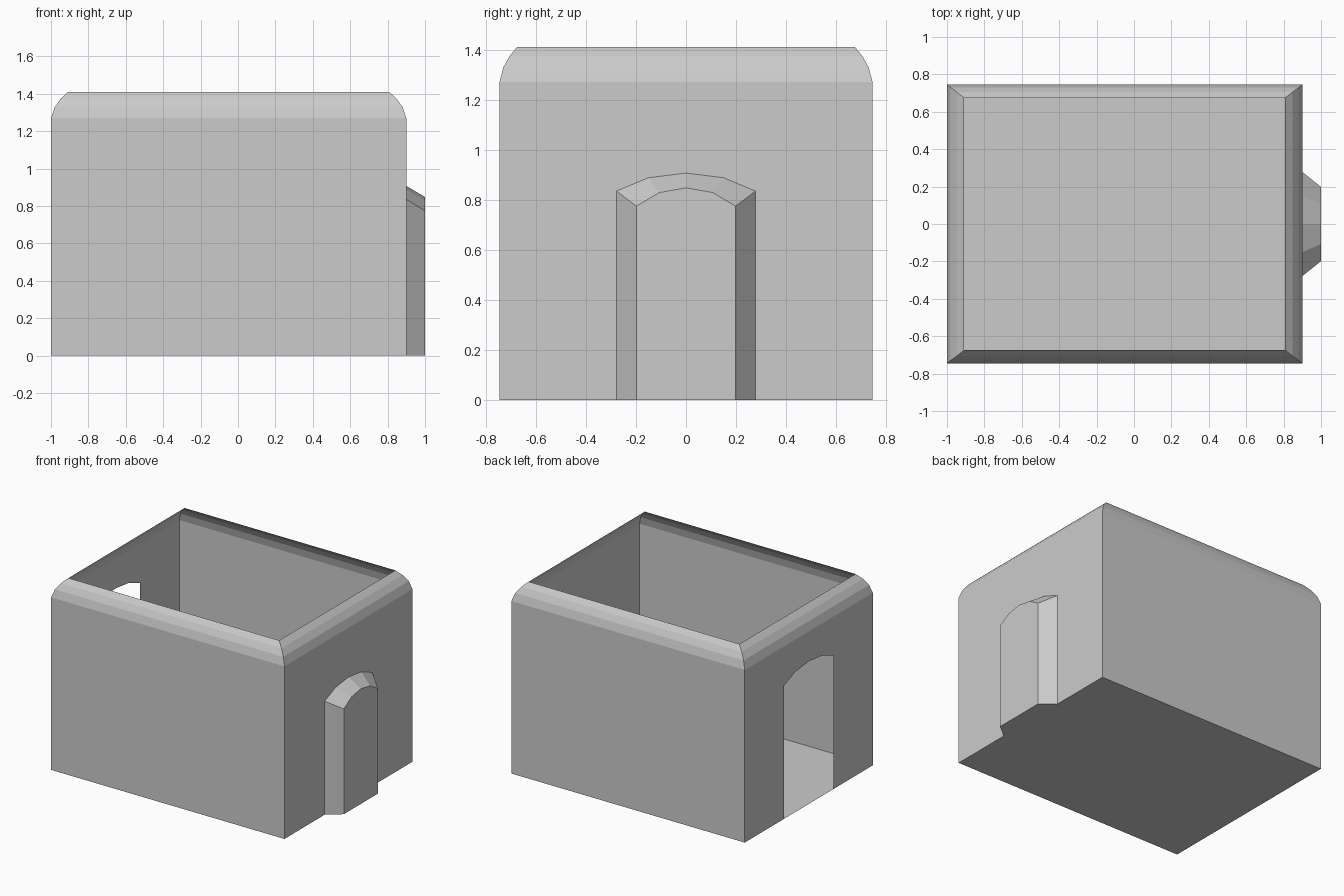
import bpy, bmesh

if "Cube" in bpy.data.objects:
    bpy.data.objects.remove(bpy.data.objects["Cube"])

X0, X1, Y, ZW, ZT = -1.0, 0.9, 0.745, 1.27, 1.41
XD = 1.0  # outer face of the alcove


def arch(w, spring, rise):
    """Doorway outline as (y, z) points, left foot to right foot."""
    return [(-w, 0), (-w, spring), (-w * .54, spring + rise * .74), (0, spring + rise),
            (w * .54, spring + rise * .74), (w, spring), (w, 0)]


def make(name, faces):
    bm = bmesh.new()
    for f in faces:
        bm.faces.new([bm.verts.new(p) for p in f])
    bmesh.ops.remove_doubles(bm, verts=bm.verts[:], dist=1e-4)
    bmesh.ops.recalc_face_normals(bm, faces=bm.faces[:])
    me = bpy.data.meshes.new(name)
    bm.to_mesh(me)
    bm.free()
    ob = bpy.data.objects.new(name, me)
    bpy.context.collection.objects.link(ob)
    return ob


def end_wall(x, outline):
    pts = [(-Y, 0)] + outline + [(Y, 0), (Y, ZW), (-Y, ZW)]
    return [(x, y, z) for y, z in pts]


inner = arch(.278, .835, .072)   # alcove mouth in the right wall
outer = arch(.198, .775, .073)   # alcove end face
door = arch(.29, .98, .07)       # open doorway in the left wall

# Walls with doorway cut-outs
walls = [end_wall(X0, door), end_wall(X1, inner)]
for s in (-1, 1):
    walls.append([(X0, s * Y, 0), (X1, s * Y, 0), (X1, s * Y, ZW), (X0, s * Y, ZW)])

# Rounded rim leaning inward, open at the top
profile = [(0, 0), (.22, .42), (.57, .74), (1, 1)]


def ring(t, h):
    dx, dy, z = .092 * t, .07 * t, ZW + (ZT - ZW) * h
    return [(X0 + dx, -Y + dy, z), (X1 - dx, -Y + dy, z),
            (X1 - dx, Y - dy, z), (X0 + dx, Y - dy, z)]


rings = [ring(*p) for p in profile]
for a, b in zip(rings, rings[1:]):
    for i in range(4):
        j = (i + 1) % 4
        walls.append([a[i], a[j], b[j], b[i]])
make("room_walls", walls)

# Floor, reaching into the alcove
make("floor", [[(X0, -Y, 0), (X1, -Y, 0), (X1, -.278, 0), (XD, -.198, 0),
                (XD, .198, 0), (X1, .278, 0), (X1, Y, 0), (X0, Y, 0)]])

# Tapered arched alcove with a closed end
a = [(X1, y, z) for y, z in inner]
b = [(XD, y, z) for y, z in outer]
make("alcove", [[a[i], a[i + 1], b[i + 1], b[i]] for i in range(6)] + [b])
